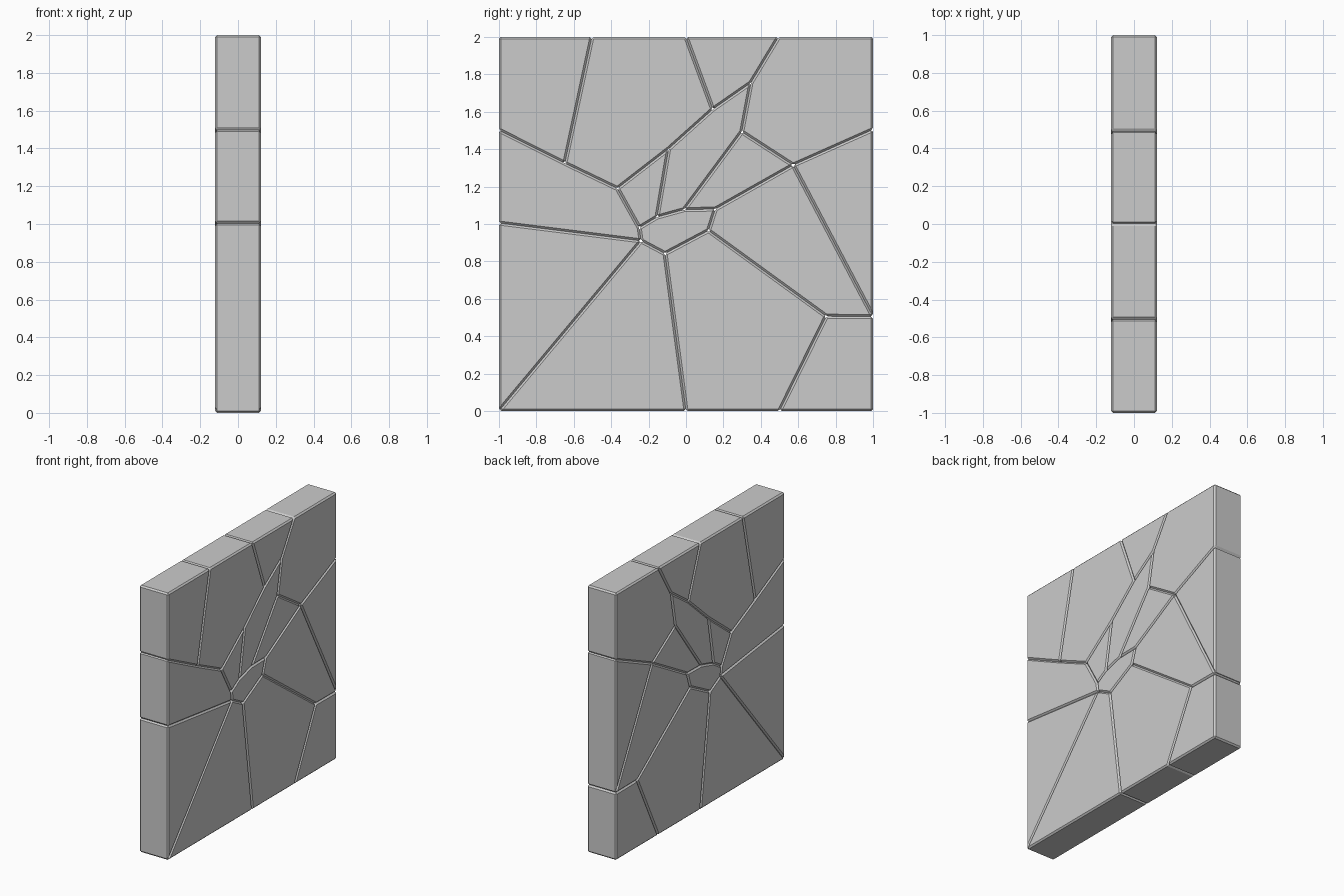
import bpy, bmesh

if "Cube" in bpy.data.objects:
    bpy.data.objects.remove(bpy.data.objects["Cube"])

HALF = 0.121    # half thickness of the wall
BEVEL = 0.011   # chamfer around every fragment

# Crack junctions in the wall plane (y, z)
P = {
    # outline
    'tl': (-1, 2), 't1': (-0.503, 2), 't2': (0, 2), 't3': (0.495, 2), 'tr': (1, 2),
    'r1': (1, 1.505), 'r2': (1, 0.505), 'br': (1, 0), 'b2': (0.5, 0), 'b1': (0, 0),
    'bl': (-1, 0), 'l2': (-1, 1.005), 'l1': (-1, 1.502),
    # inner junctions
    'a': (-0.648, 1.325), 'b': (-0.367, 1.19), 'c': (-0.25, 0.98), 'd': (-0.24, 0.91),
    'e': (-0.112, 0.842), 'f': (0.12, 0.965), 'g': (0.157, 1.08), 'h': (-0.01, 1.077),
    'i': (-0.155, 1.037), 'j': (-0.093, 1.402), 'k': (0.143, 1.613), 'l': (0.347, 1.755),
    'm': (0.298, 1.493), 'n': (0.573, 1.315), 'o': (0.75, 0.507),
}

# Each fragment is a loop of junctions
FRAGMENTS = {
    'top_left_corner': 'tl t1 a l1',
    'top_left_slab': 't1 t2 k j b a',
    'top_wedge': 't2 t3 l k',
    'top_right_corner': 't3 tr r1 n m l',
    'right_triangle': 'r1 r2 n',
    'right_slab': 'n r2 o f g',
    'bottom_right_corner': 'r2 br b2 o',
    'bottom_slab': 'b2 b1 e f o',
    'bottom_left_slab': 'b1 bl d e',
    'left_triangle': 'bl l2 d',
    'left_slab': 'l2 l1 a b c d',
    'inner_left_shard': 'b j i c',
    'inner_long_shard': 'j k l m h i',
    'inner_right_shard': 'm n g h',
    'centre_shard': 'c i h g f e d',
}


def fragment(name, keys):
    """Extrude a polygon through the wall and chamfer all its edges."""
    bm = bmesh.new()
    face = bm.faces.new([bm.verts.new((-HALF, *P[k])) for k in keys.split()])
    ext = bmesh.ops.extrude_face_region(bm, geom=[face], use_keep_orig=True)
    verts = [v for v in ext['geom'] if isinstance(v, bmesh.types.BMVert)]
    bmesh.ops.translate(bm, verts=verts, vec=(2 * HALF, 0, 0))
    bmesh.ops.recalc_face_normals(bm, faces=bm.faces[:])
    bmesh.ops.bevel(bm, geom=bm.edges[:], offset=BEVEL, offset_type='OFFSET',
                    segments=1, profile=0.5, affect='EDGES', clamp_overlap=True)
    bmesh.ops.recalc_face_normals(bm, faces=bm.faces[:])
    mesh = bpy.data.meshes.new(name)
    bm.to_mesh(mesh)
    bm.free()
    bpy.context.collection.objects.link(bpy.data.objects.new(name, mesh))


for name, keys in FRAGMENTS.items():
    fragment(name, keys)
